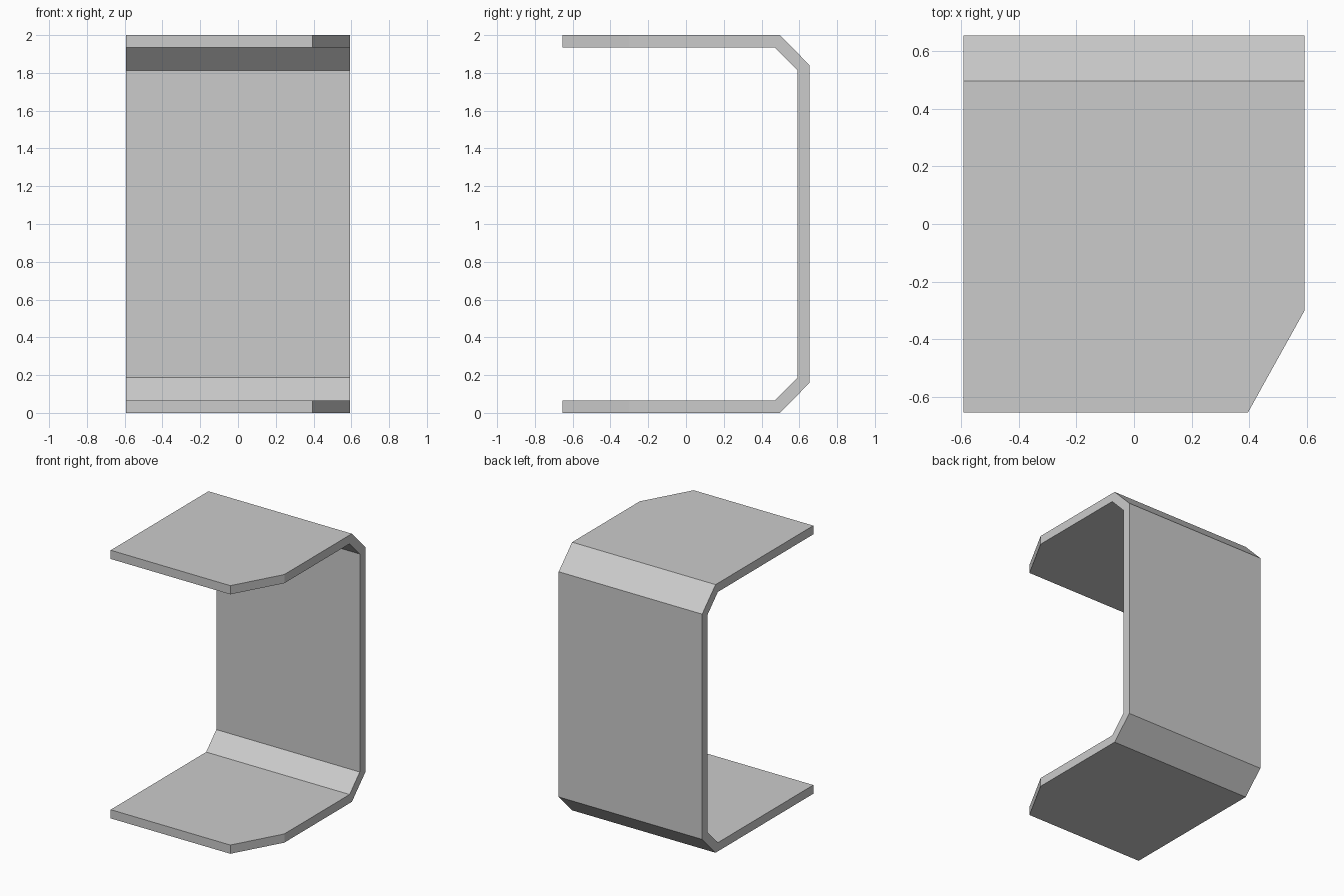
import bpy
import bmesh
from mathutils import Vector

cube = bpy.data.objects.get("Cube")
if cube:
    bpy.data.objects.remove(cube, do_unlink=True)

HALF_WIDTH = 0.592
HALF_DEPTH = 0.655
HEIGHT = 2.0
THICK = 0.065

# Plain grey sheet material
grey = bpy.data.materials.new("light_grey")
grey.use_nodes = True
colour = (0.6, 0.6, 0.6, 1)
grey.diffuse_color = colour
grey.node_tree.nodes["Principled BSDF"].inputs["Base Color"].default_value = colour

# Lower half of the bent sheet profile as (y, z), mirrored for the upper half
outer = [(-HALF_DEPTH, 0), (0.497, 0), (HALF_DEPTH, 0.16)]
inner = [(-HALF_DEPTH, THICK), (0.47, THICK), (HALF_DEPTH - THICK, 0.187)]


def mirror_up(points):
    return [(y, HEIGHT - z) for y, z in reversed(points)]


profile = outer + mirror_up(outer) + list(reversed(inner + mirror_up(inner)))

# Extrude the profile across the width
bm = bmesh.new()
side = bm.faces.new([bm.verts.new((-HALF_WIDTH, y, z)) for y, z in profile])
result = bmesh.ops.extrude_face_region(bm, geom=[side], use_keep_orig=True)
moved = [v for v in result["geom"] if isinstance(v, bmesh.types.BMVert)]
bmesh.ops.translate(bm, verts=moved, vec=(2 * HALF_WIDTH, 0, 0))

# Cut the front left corner off both flanges
start = Vector((0.395, -HALF_DEPTH, 0))
end = Vector((HALF_WIDTH, -0.3, 0))
along = end - start
cut = bmesh.ops.bisect_plane(
    bm, geom=bm.verts[:] + bm.edges[:] + bm.faces[:],
    plane_co=start, plane_no=(along.y, -along.x, 0), clear_outer=True)
edges = [e for e in cut["geom_cut"] if isinstance(e, bmesh.types.BMEdge)]
bmesh.ops.holes_fill(bm, edges=edges, sides=0)
bmesh.ops.recalc_face_normals(bm, faces=bm.faces[:])

mesh = bpy.data.meshes.new("bent_bracket")
bm.to_mesh(mesh)
bm.free()
mesh.materials.append(grey)
bracket = bpy.data.objects.new("bent_bracket", mesh)
bpy.context.collection.objects.link(bracket)
